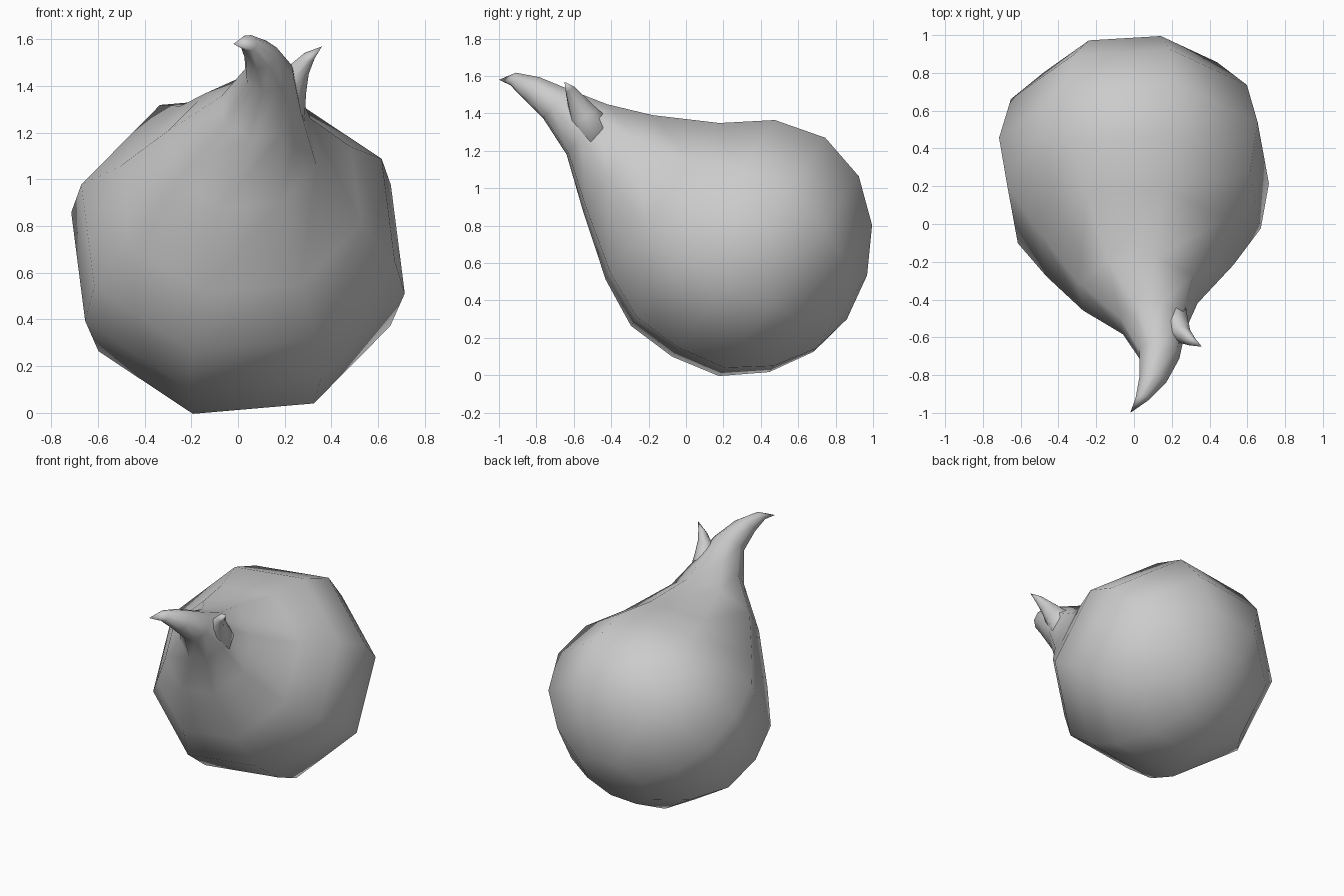
import bpy, bmesh
from math import cos, sin, radians
from mathutils import Vector

cube = bpy.data.objects.get("Cube")
if cube:
    bpy.data.objects.remove(cube, do_unlink=True)

SIDES = 8
PHASE = -16.5

skin = bpy.data.materials.new("plain grey")
skin.use_nodes = True
GREY = (0.6, 0.6, 0.6, 1)
skin.diffuse_color = GREY
skin.node_tree.nodes["Principled BSDF"].inputs["Base Color"].default_value = GREY


def loft(name, start, rings, tip):
    """Skin eight-sided rings (x, y, z, radius, pitch) from a start point to a tip."""
    bm = bmesh.new()
    loops = []
    for x, y, z, r, pitch in rings:
        up = Vector((0, sin(radians(pitch)), cos(radians(pitch))))
        loop = []
        for k in range(SIDES):
            a = radians(PHASE + 360 / SIDES * k)
            loop.append(bm.verts.new(Vector((x, y, z)) + r * (cos(a) * Vector((1, 0, 0)) + sin(a) * up)))
        loops.append(loop)
    for k in range(SIDES):
        n = (k + 1) % SIDES
        for low, high in zip(loops, loops[1:]):
            bm.faces.new((low[k], low[n], high[n], high[k]))
    for point, loop in ((start, loops[0]), (tip, loops[-1])):
        end = bm.verts.new(point)
        for k in range(SIDES):
            bm.faces.new((end, loop[k], loop[(k + 1) % SIDES]))
    bmesh.ops.recalc_face_normals(bm, faces=bm.faces)
    for face in bm.faces:
        face.smooth = True
    mesh = bpy.data.meshes.new(name)
    bm.to_mesh(mesh)
    bm.free()
    mesh.materials.append(skin)
    ob = bpy.data.objects.new(name, mesh)
    bpy.context.collection.objects.link(ob)
    return ob


# Round bulb leaning forward, narrowing into the long curled shoot
loft("bulb_and_shoot", (0, 0.86, 0.30), [
    (0, 0.825, 0.33, 0.26, 35),
    (0, 0.72, 0.41, 0.50, 35),
    (0, 0.55, 0.53, 0.68, 35),
    (0, 0.335, 0.685, 0.745, 35),
    (0, 0.09, 0.815, 0.70, 35),
    (0.01, -0.125, 0.93, 0.54, 36),
    (0.02, -0.365, 1.135, 0.33, 36),
    (0.10, -0.53, 1.315, 0.18, 39),
    (0.135, -0.69, 1.45, 0.11, 45),
    (0.10, -0.825, 1.535, 0.075, 35),
    (0.045, -0.925, 1.585, 0.038, 25),
], (-0.02, -1.0, 1.58))

# Short side leaf splitting off the neck
loft("side_leaf", (0.13, -0.45, 1.22), [
    (0.16, -0.48, 1.27, 0.13, 50),
    (0.21, -0.54, 1.38, 0.085, 60),
    (0.25, -0.585, 1.46, 0.055, 55),
    (0.30, -0.62, 1.525, 0.03, 50),
], (0.36, -0.65, 1.57))
